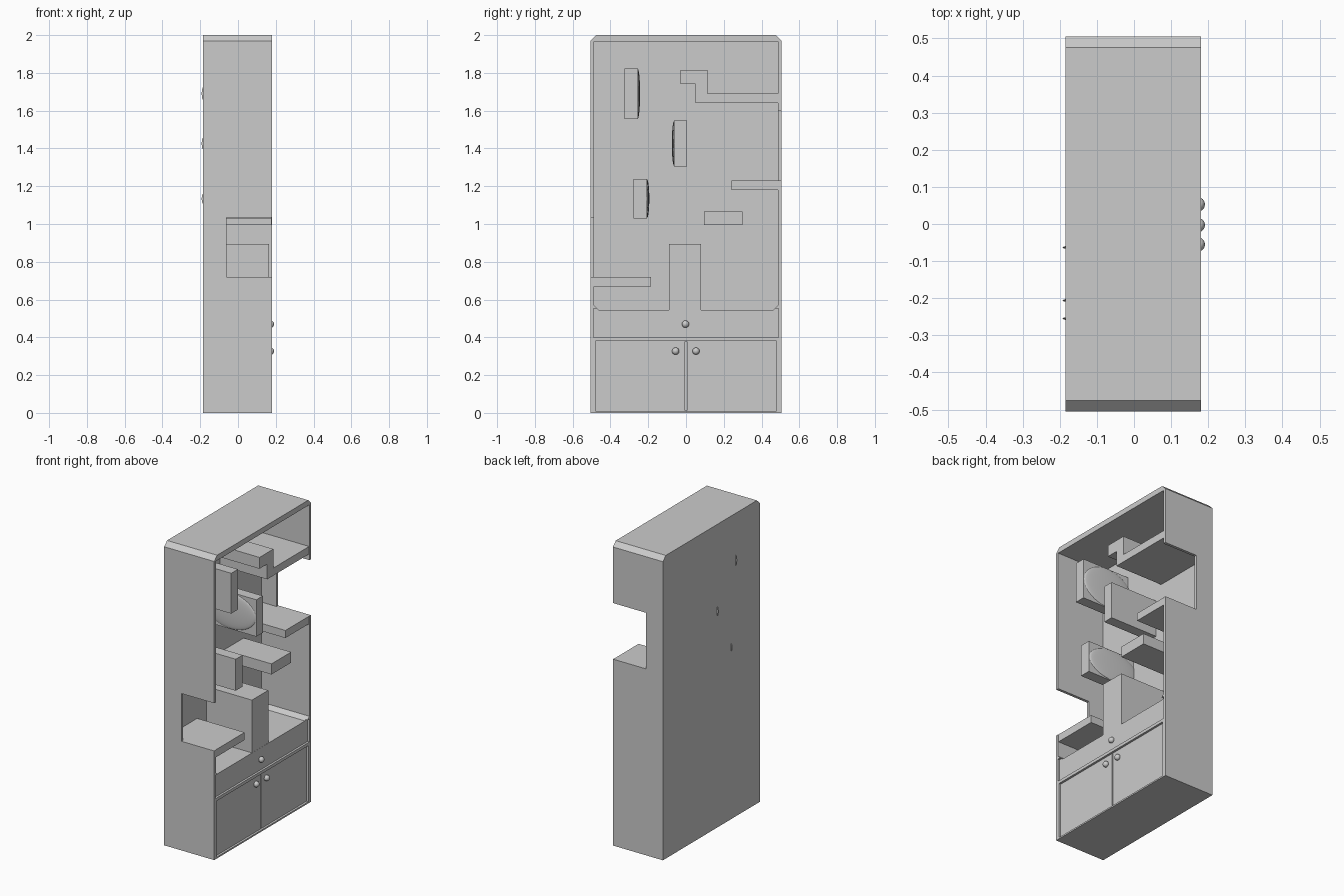
import bpy, bmesh

if "Cube" in bpy.data.objects:
    bpy.data.objects.remove(bpy.data.objects["Cube"])

BACK, FRONT = -0.168, 0.178      # inner back wall and open front


def prism(name, profile, x0, x1):
    """Extrude a (y, z) profile along x."""
    bm = bmesh.new()
    face = bm.faces.new([bm.verts.new((x0, y, z)) for y, z in profile])
    ext = bmesh.ops.extrude_face_region(bm, geom=[face])
    bmesh.ops.translate(bm, vec=(x1 - x0, 0, 0),
                        verts=[g for g in ext["geom"] if isinstance(g, bmesh.types.BMVert)])
    bmesh.ops.recalc_face_normals(bm, faces=bm.faces)
    mesh = bpy.data.meshes.new(name)
    bm.to_mesh(mesh)
    bm.free()
    ob = bpy.data.objects.new(name, mesh)
    bpy.context.collection.objects.link(ob)
    return ob


def box(name, x0, x1, y0, y1, z0, z1):
    return prism(name, [(y0, z0), (y1, z0), (y1, z1), (y0, z1)], x0, x1)


def ellipsoid(name, loc, radii):
    bpy.ops.mesh.primitive_uv_sphere_add(segments=32, ring_count=16, radius=1, location=loc)
    ob = bpy.context.object
    ob.name = name
    ob.scale = radii
    bpy.ops.object.transform_apply(location=False, rotation=False, scale=True)
    bpy.ops.object.shade_smooth_by_angle()
    return ob


# Cabinet body with chamfered top corners
W, C = 0.505, 0.03
body = prism("cabinet_body", [(-W, 0), (W, 0), (W, 2 - C), (W - C, 2),
                              (-W + C, 2), (-W, 2 - C)], -0.185, 0.18)

# Cavity, side windows, drawer recess, door recess and gap between doors
I, B = 0.487, 0.025
cutters = [
    prism("cavity_cut", [(-I + B, 0.545), (I - B, 0.545), (I, 0.545 + B), (I, 1.965),
                         (-I, 1.965), (-I, 0.545 + B)], BACK, 0.3),
    box("left_window_cut", -0.06, 0.31, -0.6, -0.47, 0.72, 1.035),
    box("right_window_cut", -0.06, 0.31, 0.47, 0.6, 1.23, 1.6),
    box("drawer_cut", 0.166, 0.32, -0.49, 0.489, 0.40, 0.552),
    box("door_cut", 0.166, 0.32, -0.48, 0.478, 0.01, 0.38),
    box("door_gap_cut", 0.15, 0.33, -0.004, 0.004, 0.012, 0.378),
]
bpy.context.view_layer.objects.active = body
for cut in cutters:
    cut.hide_render = True
    mod = body.modifiers.new(cut.name, "BOOLEAN")
    mod.operation, mod.solver, mod.object = "DIFFERENCE", "EXACT", cut
    bpy.ops.object.modifier_apply(modifier=mod.name)
    bpy.data.objects.remove(cut)

# Shelves and display box
box("lower_left_shelf", BACK, FRONT, -I, -0.185, 0.67, 0.72)
box("display_box", BACK, 0.165, -0.09, 0.08, 0.545, 0.893)
box("middle_shelf", BACK, FRONT, 0.095, 0.30, 0.995, 1.065)
box("right_shelf", BACK, FRONT, 0.24, I, 1.18, 1.23)
prism("stepped_shelf", [(-0.03, 1.815), (0.115, 1.815), (0.115, 1.69), (I, 1.69),
                        (I, 1.64), (0.05, 1.64), (0.05, 1.74), (-0.03, 1.74)], BACK, FRONT)

# Upright blocks, each with a shallow domed pad on one side
for n, y0, y1, z0, z1, side in [("upper", -0.325, -0.255, 1.557, 1.823, 1),
                                ("middle", -0.063, 0.005, 1.305, 1.548, -1),
                                ("lower", -0.278, -0.206, 1.03, 1.238, 1)]:
    box(n + "_block", BACK, FRONT, y0, y1, z0, z1)
    ellipsoid(n + "_pad", (-0.01, y1 if side > 0 else y0, (z0 + z1) / 2),
              (0.183, 0.012, (z1 - z0) / 2 - 0.003))

# Drawer and door knobs
for name, y, z in [("drawer_knob", -0.003, 0.47), ("left_door_knob", -0.055, 0.327),
                   ("right_door_knob", 0.053, 0.327)]:
    ellipsoid(name, (0.173, y, z), (0.018, 0.019, 0.019))
